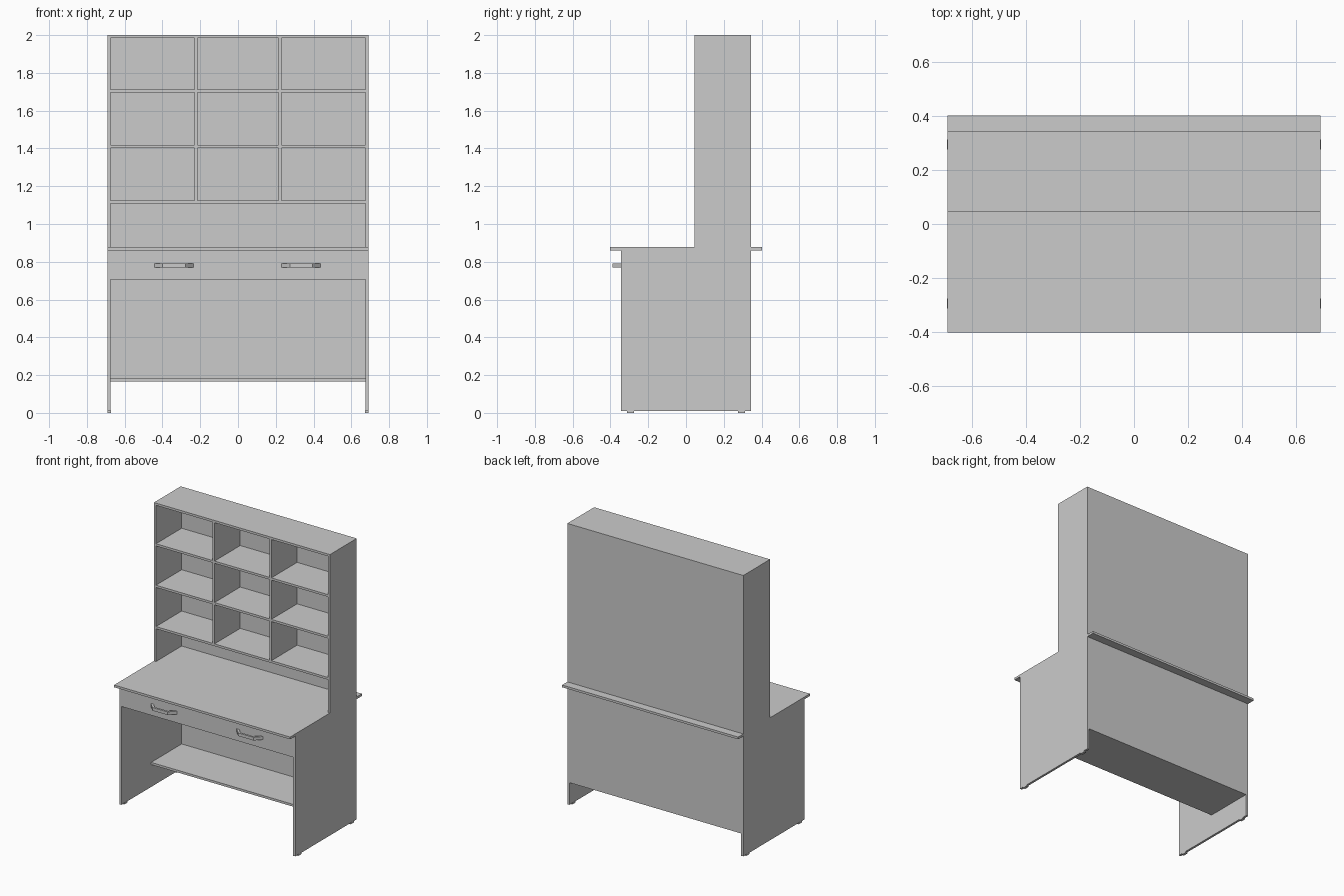
import bpy, bmesh
from mathutils import Vector

if "Cube" in bpy.data.objects:
    bpy.data.objects.remove(bpy.data.objects["Cube"])

T = 0.016            # board thickness
W = 0.69             # half width
IN = W - T           # inner half width
D = 0.344            # half depth of the carcass
UF = 0.044           # front of the upper rack
DESK = 0.877         # desk surface height
BACK_IN = D - 0.012  # inner face of the back board


def prism(name, pts, offset):
    """Extrude a closed planar outline along an offset vector."""
    bm = bmesh.new()
    face = bm.faces.new([bm.verts.new(p) for p in pts])
    new = bmesh.ops.extrude_face_region(bm, geom=[face])["geom"]
    bmesh.ops.translate(bm, vec=Vector(offset),
                        verts=[g for g in new if isinstance(g, bmesh.types.BMVert)])
    bmesh.ops.recalc_face_normals(bm, faces=bm.faces)
    mesh = bpy.data.meshes.new(name)
    bm.to_mesh(mesh)
    bm.free()
    ob = bpy.data.objects.new(name, mesh)
    bpy.context.collection.objects.link(ob)
    return ob


def box(name, x0, x1, y0, y1, z0, z1):
    return prism(name, [(x0, y0, z0), (x1, y0, z0), (x1, y1, z0), (x0, y1, z0)],
                 (0, 0, z1 - z0))


# L-shaped side panels, with two small feet under each
side = [(-D, 0.009), (D, 0.009), (D, 2.0), (UF, 2.0), (UF, DESK), (-D, DESK)]
for s, label in ((-1, "left"), (1, "right")):
    prism(f"side_panel_{label}", [(s * IN, y, z) for y, z in side], (s * T, 0, 0))
    for y, end in ((-0.294, "front"), (0.294, "back")):
        xs = sorted((s * (IN - 0.001), s * (W + 0.001)))
        box(f"foot_{end}_{label}", *xs, y - 0.018, y + 0.018, 0, 0.012)

# desk top: full-width lips front and back, notched around the side panels
half = [(W, -0.402), (W, -D), (IN, -D), (IN, D), (W, D), (W, 0.402)]
outline = half + [(-x, y) for x, y in reversed(half)]
prism("desk_top", [(x, y, DESK - T) for x, y in outline], (0, 0, T))

# back board, drawer front and low shelf
box("back_board", -IN, IN, BACK_IN, D, 0.167, 2.0)
box("drawer_front", -IN, IN, -D, -D + T, 0.707, DESK - T)
box("low_shelf", -IN, IN, -0.01, BACK_IN, 0.167, 0.167 + T)

# rack shelves and dividers
for i, z in enumerate((1.109, 1.402, 1.696, 2.0 - T)):
    box("rack_top" if i == 3 else f"rack_shelf_{i}", -IN, IN, UF, BACK_IN, z, z + T)
for i in range(3):
    z0 = (1.109, 1.402, 1.696)[i] + T
    z1 = (1.402, 1.696, 2.0 - T)[i]
    for s in (-1, 1):
        x = s * 0.223
        box(f"divider_{i}_{'left' if s < 0 else 'right'}",
            x - T / 2, x + T / 2, UF, BACK_IN, z0, z1)

# arched drawer handles
arch = [(-0.103, -D), (-0.06, -0.39), (0.06, -0.39), (0.103, -D),
        (0.082, -D), (0.052, -0.376), (-0.052, -0.376), (-0.082, -D)]
for cx, label in ((-0.339, "left"), (0.334, "right")):
    prism(f"handle_{label}", [(cx + x, y, 0.769) for x, y in arch], (0, 0, 0.022))
